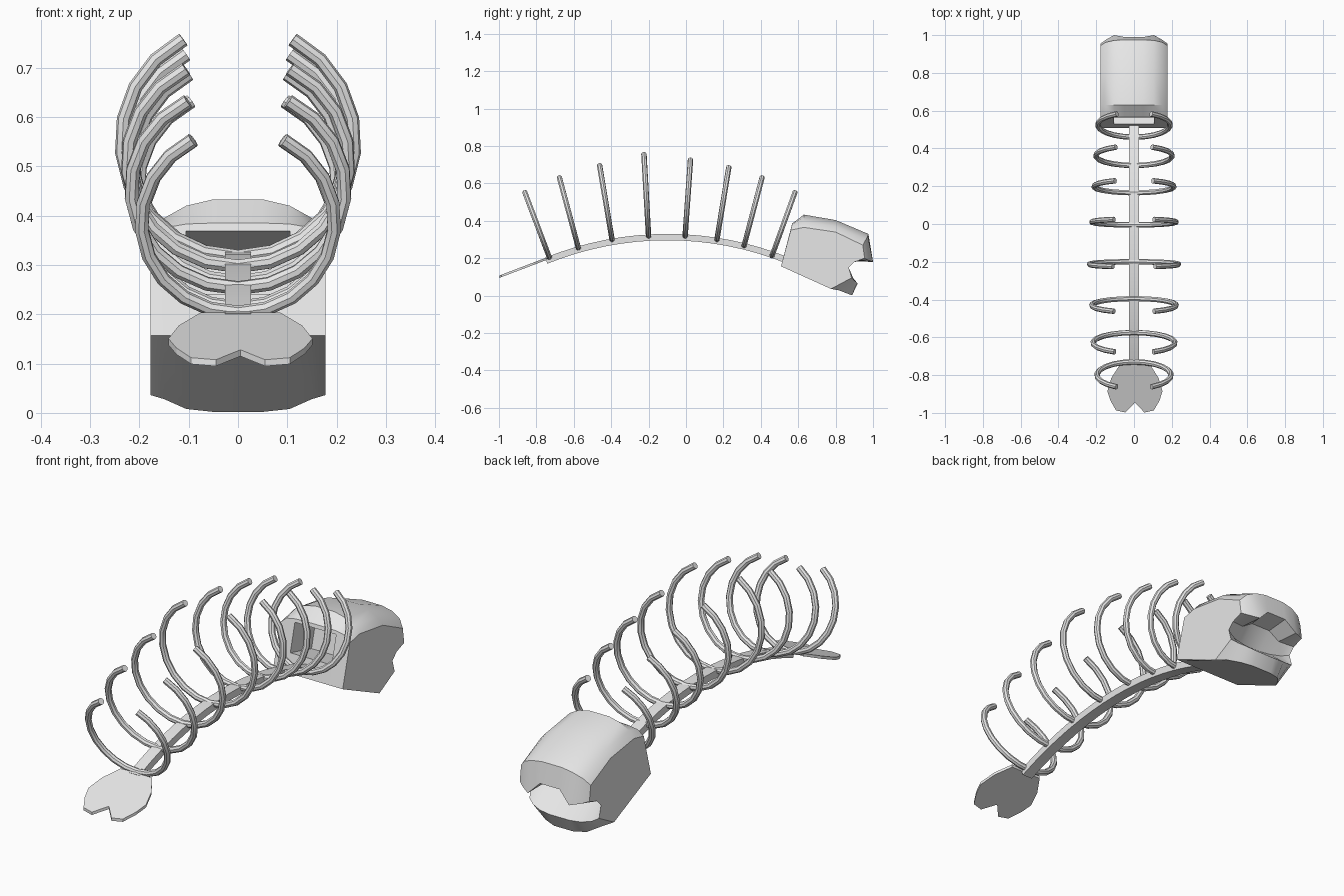
import bpy, bmesh, math
from mathutils import Vector, Matrix

default = bpy.data.objects.get("Cube")
if default:
    bpy.data.objects.remove(default, do_unlink=True)

bone = bpy.data.materials.new("bone_grey")
bone.use_nodes = True
bone.diffuse_color = (0.8, 0.8, 0.8, 1)
bone.node_tree.nodes["Principled BSDF"].inputs["Base Color"].default_value = (0.8, 0.8, 0.8, 1)


def activate(obj):
    bpy.ops.object.select_all(action='DESELECT')
    obj.select_set(True)
    bpy.context.view_layer.objects.active = obj


def finish(name, bm, angle=None):
    bmesh.ops.recalc_face_normals(bm, faces=bm.faces)
    mesh = bpy.data.meshes.new(name)
    bm.to_mesh(mesh)
    bm.free()
    mesh.materials.append(bone)
    obj = bpy.data.objects.new(name, mesh)
    bpy.context.collection.objects.link(obj)
    if angle:
        activate(obj)
        bpy.ops.object.shade_smooth_by_angle(angle=math.radians(angle))
    return obj


def loft(name, sections, angle=None):
    """Skin a row of equal point loops and cap both ends."""
    bm = bmesh.new()
    loops = [[bm.verts.new(p) for p in s] for s in sections]
    n = len(loops[0])
    for a, b in zip(loops, loops[1:]):
        for i in range(n):
            j = (i + 1) % n
            bm.faces.new((a[i], a[j], b[j], b[i]))
    bm.faces.new(loops[0])
    bm.faces.new(loops[-1])
    return finish(name, bm, angle)


# Arched spine: a flat bar swept along a shallow arc
R, MID_Y, MID_Z, HALF_W, HALF_T = 1.72, -0.1, 0.313, 0.026, 0.017
sections = []
for i in range(17):
    a = -0.386 + i / 16 * 0.772
    d = Vector((0, math.sin(a), math.cos(a)))
    c = Vector((0, MID_Y, MID_Z - R)) + d * R
    sections.append([c + Vector((x * HALF_W, 0, 0)) + d * (t * HALF_T)
                     for x, t in ((-1, -1), (1, -1), (1, 1), (-1, 1))])
loft("spine", sections, 30)


# Ribs: round tubes, open at the top, fanned along the spine
def rib(name, base, tip, half_width):
    base, tip = Vector((0, *base)), Vector((0, *tip))
    gap = math.radians(28)
    up = (tip - base).normalized()
    tall = (tip - base).length / (1 + math.cos(gap))
    curve = bpy.data.curves.new(name, 'CURVE')
    curve.dimensions = '3D'
    curve.bevel_depth = 0.0145
    curve.bevel_resolution = 2
    curve.use_fill_caps = True
    spline = curve.splines.new('POLY')
    count = 19
    spline.points.add(count - 1)
    for i, point in enumerate(spline.points):
        a = gap + (2 * math.pi - 2 * gap) * i / (count - 1)
        p = base + up * (tall * (1 + math.cos(a)))
        point.co = (half_width * math.sin(a), p.y, p.z, 1)
    curve.materials.append(bone)
    obj = bpy.data.objects.new(name, curve)
    bpy.context.collection.objects.link(obj)
    activate(obj)
    bpy.ops.object.convert(target='MESH')
    bpy.ops.object.shade_smooth_by_angle(angle=math.radians(40))


ribs = [((-.73, .203), (-.862, .553), .196), ((-.575, .253), (-.677, .632), .217),
        ((-.395, .297), (-.462, .697), .224), ((-.20, .316), (-.225, .757), .236),
        ((-.005, .316), (.024, .727), .224), ((.165, .297), (.229, .687), .212),
        ((.31, .265), (.407, .632), .203), ((.46, .213), (.583, .553), .192)]
for i, (base, tip, half_width) in enumerate(ribs):
    rib(f"rib_{i + 1}", base, tip, half_width)

# Tail fin: thin notched plate sloping down to the tip
half = [(0, -.945), (.05, -.998), (.1, -.987), (.13, -.935), (.146, -.885),
        (.125, -.815), (.08, -.745)]
outline = half + [(-x, y) for x, y in reversed(half[1:])]
loft("tail_fin", [[(x + .005, y, .1 + (y + 1) * .38 + dz) for x, y in outline]
                  for dz in (-.006, .007)])

# Head: side profiles lofted across the width, wrapped around an open mouth
side = [(.508, .157), (.56, .35), (.63, .365), (.8, .34), (.945, .27),
        (.955, .20), (.9, .18), (.87, .15), (.885, .095), (.775, .036)]
cheek = [(.508, .157), (.565, .375), (.63, .395), (.8, .37), (.962, .30),
         (.975, .19), (.89, .185), (.84, .15), (.9, .08), (.82, .028)]
lip = [(.508, .157), (.567, .383), (.63, .42), (.8, .392), (.972, .32),
       (1.0, .18), (.88, .19), (.82, .15), (.914, .07), (.87, .008)]
brow = [(.508, .157), (.567, .385), (.63, .433), (.8, .404), (.975, .33),
        (.99, .235), (.88, .225), (.81, .15), (.918, .065), (.888, .002)]
right = [(.177, side), (.15, cheek), (.105, lip), (.05, brow)]
columns = right + [(-x, p) for x, p in reversed(right)]
head = loft("head", [[(x, y, z) for y, z in p] for x, p in columns])

# Square socket sunk into the neck face of the head
bm = bmesh.new()
place = (Matrix.Translation((0, .546, .305)) @ Matrix.Rotation(math.radians(-14.5), 4, 'X')
         @ Matrix.Diagonal((.21, .32, .132, 1)))
bmesh.ops.create_cube(bm, size=1, matrix=place)
cutter = finish("socket_cutter", bm)
cutter.hide_render = True
cut = head.modifiers.new("socket", 'BOOLEAN')
cut.operation = 'DIFFERENCE'
cut.solver = 'EXACT'
cut.object = cutter
activate(head)
bpy.ops.object.modifier_apply(modifier=cut.name)
bpy.data.objects.remove(cutter, do_unlink=True)
bpy.ops.object.shade_smooth_by_angle(angle=math.radians(30))
